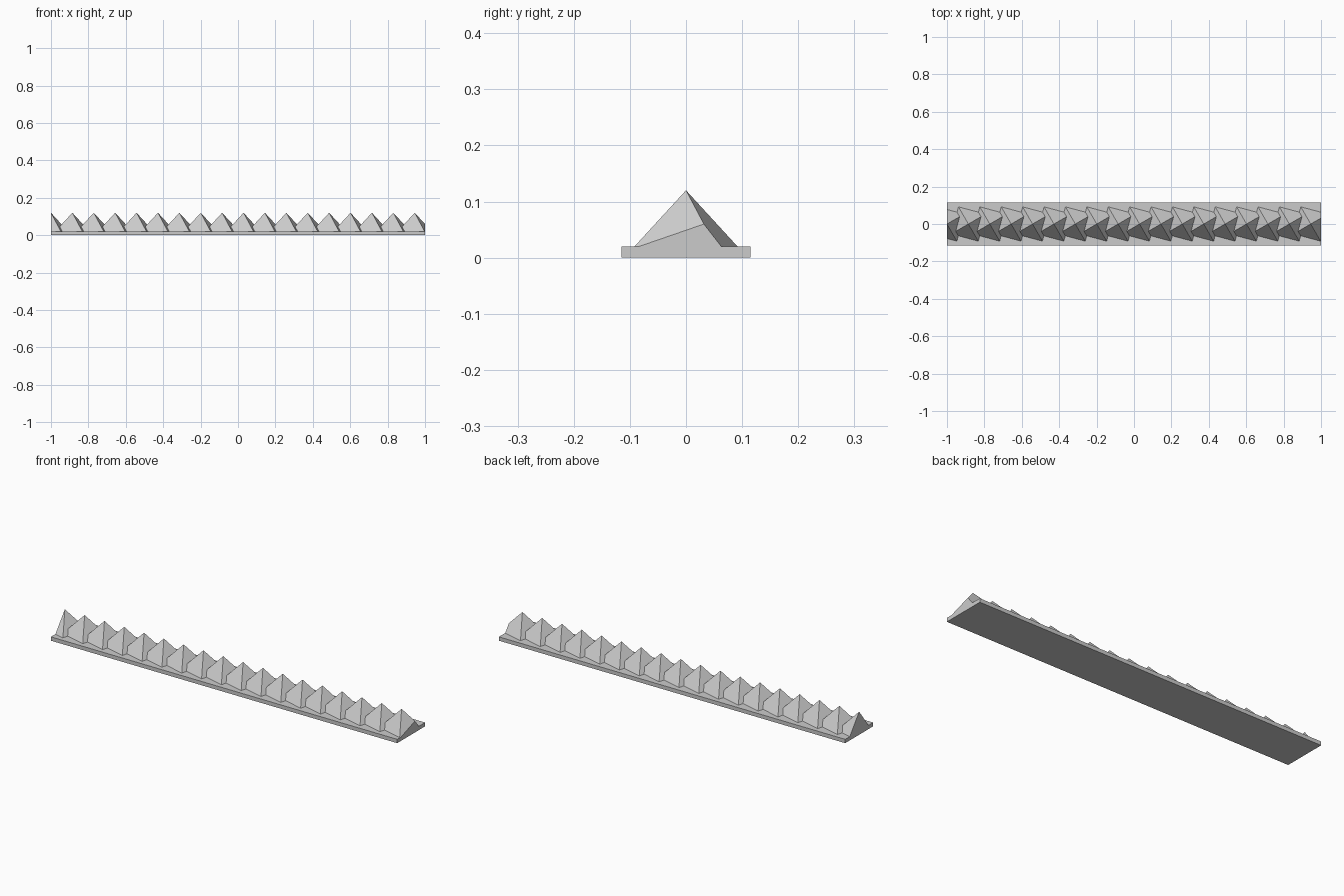
import bpy
import bmesh
from math import radians
from mathutils import Matrix, Vector

cube = bpy.data.objects.get("Cube")
if cube:
    bpy.data.objects.remove(cube, do_unlink=True)

HALF_LENGTH = 1.0
STRIP_WIDTH = 0.23
STRIP_HEIGHT = 0.02
SPIKE_HEIGHT = 0.10
SPIKE_RADIUS = 0.106
SPIKE_COUNT = 18
SPACING = 0.1144

grey = bpy.data.materials.new("plain grey")
grey.use_nodes = True
colour = (0.6, 0.6, 0.6, 1)
grey.diffuse_color = colour
grey.node_tree.nodes["Principled BSDF"].inputs["Base Color"].default_value = colour


def finish(bm, name):
    bmesh.ops.recalc_face_normals(bm, faces=bm.faces)
    mesh = bpy.data.meshes.new(name)
    bm.to_mesh(mesh)
    bm.free()
    mesh.materials.append(grey)
    obj = bpy.data.objects.new(name, mesh)
    bpy.context.collection.objects.link(obj)


def trim(bm, side):
    """Cut the part flush with one end of the strip and close the cut."""
    cut = bmesh.ops.bisect_plane(
        bm, geom=bm.verts[:] + bm.edges[:] + bm.faces[:], dist=1e-6,
        plane_co=(side * HALF_LENGTH, 0, 0), plane_no=(side, 0, 0), clear_outer=True)
    edges = [e for e in cut["geom_cut"] if isinstance(e, bmesh.types.BMEdge)]
    if edges:
        bmesh.ops.holes_fill(bm, edges=[e for e in bm.edges if e.is_boundary], sides=0)


# Flat base strip
bm = bmesh.new()
size = Vector((2 * HALF_LENGTH, STRIP_WIDTH, STRIP_HEIGHT))
bmesh.ops.create_cube(bm, size=1, matrix=Matrix.Translation((0, 0, STRIP_HEIGHT / 2))
                      @ Matrix.Diagonal(size).to_4x4())
finish(bm, "base_strip")

# Row of overlapping, slightly turned square spikes
for i in range(SPIKE_COUNT):
    bm = bmesh.new()
    place = Matrix.Translation((-HALF_LENGTH + i * SPACING, 0, STRIP_HEIGHT + SPIKE_HEIGHT / 2))
    bmesh.ops.create_cone(bm, cap_ends=True, segments=4, radius1=SPIKE_RADIUS, radius2=0,
                          depth=SPIKE_HEIGHT, matrix=place @ Matrix.Rotation(radians(30), 4, "Z"))
    bmesh.ops.remove_doubles(bm, verts=bm.verts, dist=1e-5)
    trim(bm, -1)
    trim(bm, 1)
    finish(bm, f"spike_{i + 1:02d}")
